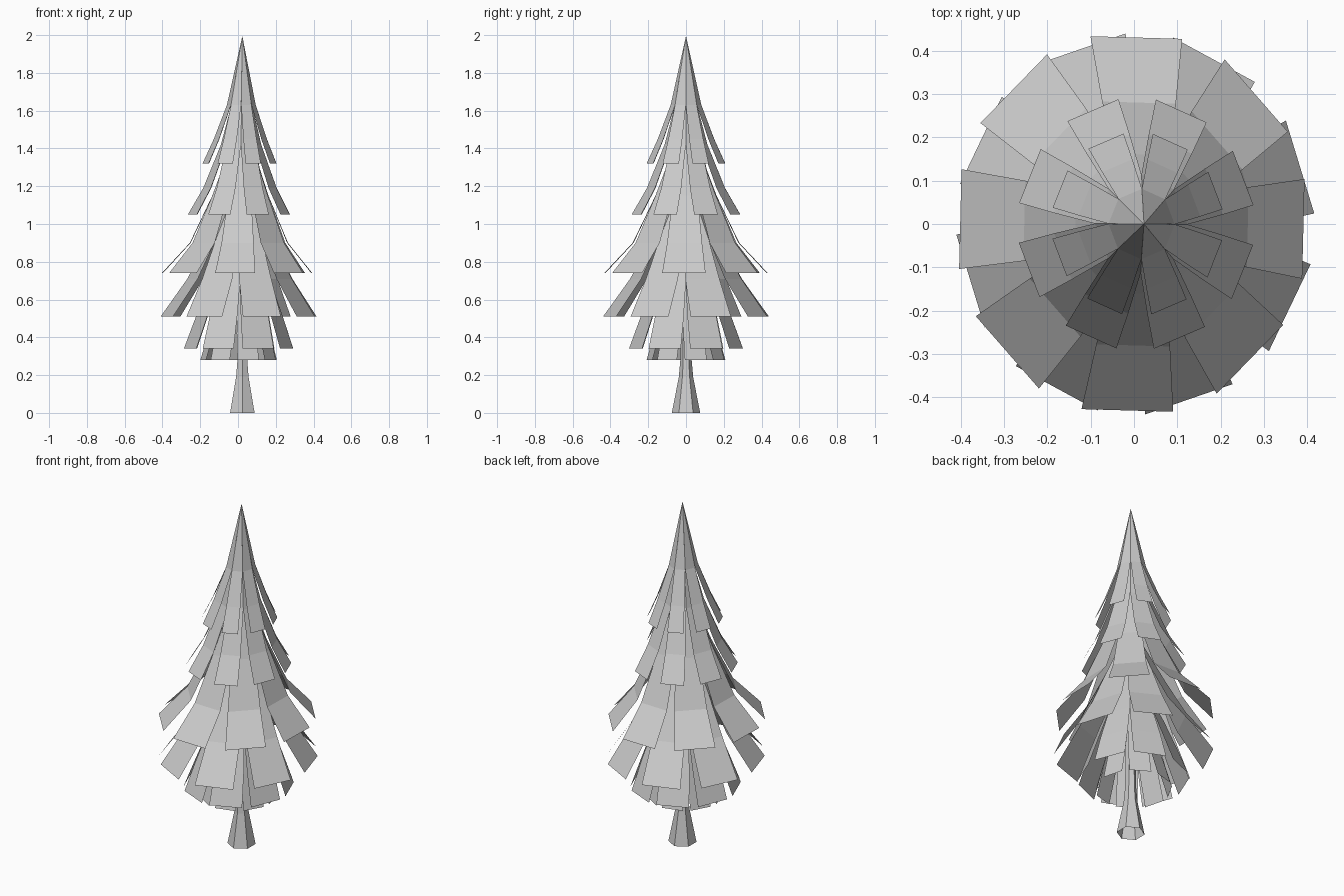
import bpy, bmesh
from math import sin, cos, radians

if "Cube" in bpy.data.objects:
    bpy.data.objects.remove(bpy.data.objects["Cube"])

APEX_X = 0.023


def finish(name, bm):
    me = bpy.data.meshes.new(name)
    bm.to_mesh(me)
    bm.free()
    ob = bpy.data.objects.new(name, me)
    bpy.context.collection.objects.link(ob)
    return ob


def tier(name, apex_z, rows, turn, cx, sx=.94):
    """Eight drooping fronds; rows = (radius, z, width) from inside to tip."""
    bm = bmesh.new()
    tip_r = rows[-1][0]
    for k in range(8):
        a = radians(turn + 45 * k)
        prev = [bm.verts.new((APEX_X, 0, apex_z))]
        for r, z, w in rows:
            mx = APEX_X + (cx - APEX_X) * r / tip_r
            cur = []
            for s in (-0.5, 0.5):
                x = r * cos(a) - s * w * sin(a)
                y = r * sin(a) + s * w * cos(a)
                cur.append(bm.verts.new((mx + x * sx, y, z)))
            if len(prev) == 1:
                bm.faces.new((prev[0], cur[0], cur[1]))
            else:
                bm.faces.new((prev[0], cur[0], cur[1], prev[1]))
            prev = cur
    return finish(name, bm)


# Foliage tiers, top to bottom
tier("foliage_tier_1", 1.995, [(.075, 1.63, .062), (.145, 1.45, .08), (.206, 1.32, .093)], 22, .008)
tier("foliage_tier_2", 1.85, [(.105, 1.42, .087), (.20, 1.19, .115), (.283, 1.05, .135)], 22, .005)
tier("foliage_tier_3", 1.58, [(.16, 1.15, .132), (.28, .90, .185), (.43, .74, .23)], -1.5, -.005, .92)
tier("foliage_tier_4", 1.28, [(.17, .92, .141), (.28, .71, .19), (.425, .51, .225)], 18, .003)
tier("foliage_tier_5", 1.05, [(.16, .68, .132), (.225, .51, .165), (.288, .34, .185)], 22, .003, .96)
tier("foliage_tier_6", .88, [(.115, .57, .095), (.16, .42, .115), (.20, .28, .12)], 15, .003, .97)

# Hexagonal open-ended trunk with flared foot
bm = bmesh.new()
rings = []
for r, z in ((.075, 0), (.038, .19), (.03, .28), (.026, .8), (.012, 1.5)):
    rings.append([bm.verts.new((APEX_X + r * cos(radians(30 + 60 * i)),
                                r * sin(radians(30 + 60 * i)), z)) for i in range(6)])
for lo, hi in zip(rings, rings[1:]):
    for i in range(6):
        j = (i + 1) % 6
        bm.faces.new((lo[i], lo[j], hi[j], hi[i]))
finish("trunk", bm)
